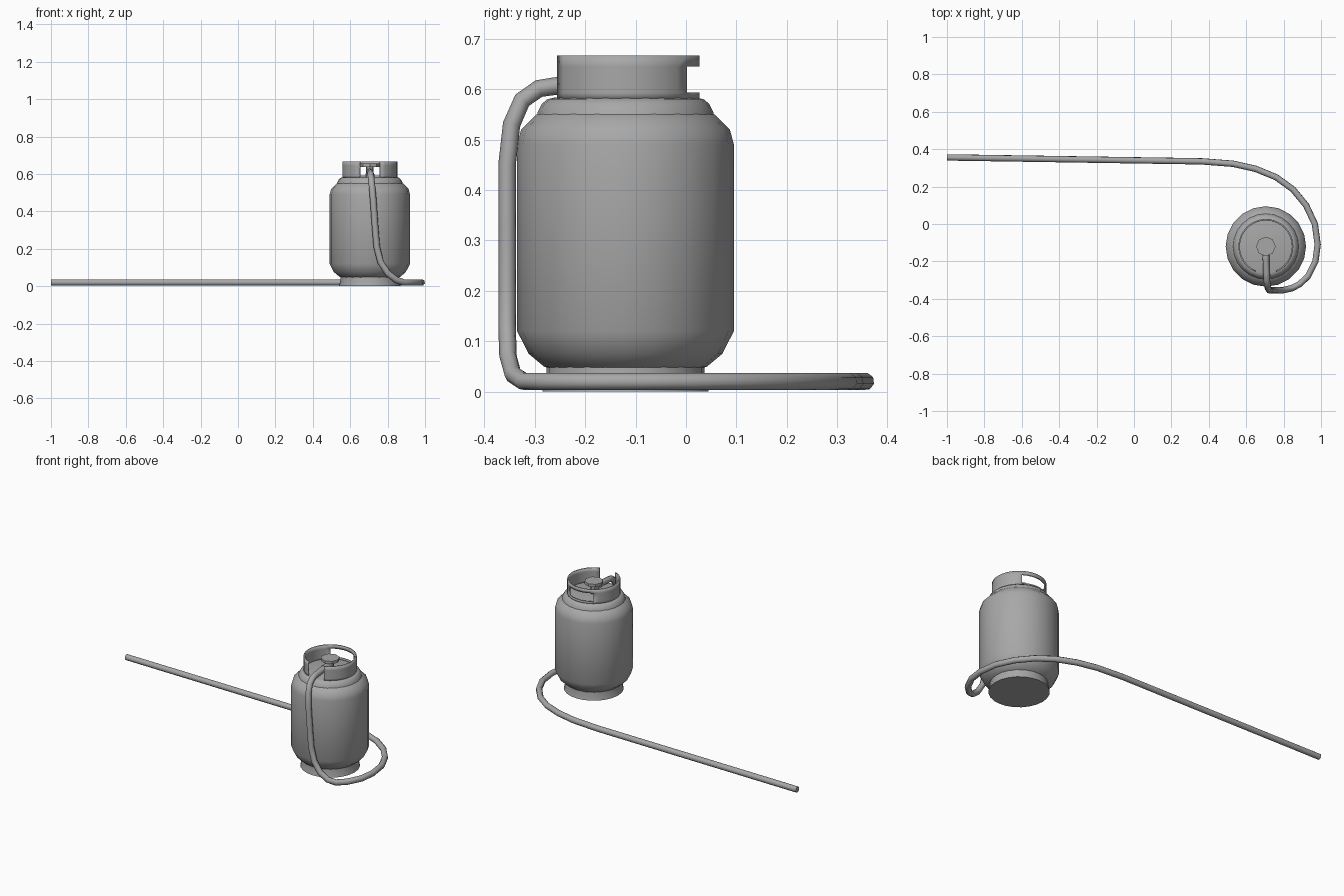
import bpy, bmesh, math

if "Cube" in bpy.data.objects:
    bpy.data.objects.remove(bpy.data.objects["Cube"])

CX, CY = 0.705, -0.12  # tank axis

GREY = bpy.data.materials.new("dark_grey")
GREY.diffuse_color = (0.39, 0.39, 0.39, 1)
GREY.use_nodes = True
GREY.node_tree.nodes["Principled BSDF"].inputs["Base Color"].default_value = GREY.diffuse_color


def finish(obj, angle=35):
    obj.data.materials.clear()
    obj.data.materials.append(GREY)
    bpy.ops.object.select_all(action='DESELECT')
    obj.select_set(True)
    bpy.context.view_layer.objects.active = obj
    bpy.ops.object.shade_smooth_by_angle(angle=math.radians(angle))
    return obj


def mesh_object(name, bm):
    bmesh.ops.recalc_face_normals(bm, faces=bm.faces)
    me = bpy.data.meshes.new(name)
    bm.to_mesh(me)
    bm.free()
    obj = bpy.data.objects.new(name, me)
    bpy.context.collection.objects.link(obj)
    return obj


def lathe(name, profile, sides, angle=35):
    """Revolve (radius, z) pairs about the tank axis and cap both ends."""
    bm = bmesh.new()
    rings = []
    for r, z in profile:
        rings.append([bm.verts.new((CX + r * math.cos(2 * math.pi * i / sides),
                                    CY + r * math.sin(2 * math.pi * i / sides), z))
                      for i in range(sides)])
    for a, b in zip(rings, rings[1:]):
        for i in range(sides):
            j = (i + 1) % sides
            bm.faces.new((a[i], a[j], b[j], b[i]))
    bm.faces.new(rings[0])
    bm.faces.new(rings[-1])
    return finish(mesh_object(name, bm), angle)


def tube(name, points, radius):
    cu = bpy.data.curves.new(name, 'CURVE')
    cu.dimensions = '3D'
    cu.bevel_depth = radius
    cu.bevel_resolution = 2
    cu.use_fill_caps = True
    sp = cu.splines.new('POLY')
    sp.points.add(len(points) - 1)
    for p, co in zip(sp.points, points):
        p.co = (*co, 1)
    obj = bpy.data.objects.new(name, cu)
    bpy.context.collection.objects.link(obj)
    bpy.ops.object.select_all(action='DESELECT')
    obj.select_set(True)
    bpy.context.view_layer.objects.active = obj
    bpy.ops.object.convert(target='MESH')
    return finish(bpy.context.object, 50)


# Tank body, shoulder ring and foot
lathe("tank_body", [(0.15, 0.045), (0.162, 0.05), (0.192, 0.075), (0.215, 0.12),
                    (0.215, 0.49), (0.207, 0.52), (0.178, 0.549), (0.15, 0.56)], 20, 50)
lathe("shoulder_ring", [(0.178, 0.54), (0.174, 0.555), (0.166, 0.571),
                        (0.155, 0.58), (0.143, 0.583)], 24, 50)
lathe("foot_ring", [(0.165, 0.0), (0.157, 0.035), (0.157, 0.055)], 24)

# Collar: open at the front, hand slot at the back
bm = bmesh.new()
levels = (0.58, 0.593, 0.645, 0.667)
half, slot = 14, 3
step = math.radians(158) / half
grid = []
for i in range(-half, half + 1):
    a = math.pi / 2 + i * step
    grid.append([bm.verts.new((CX + 0.147 * math.cos(a), CY + 0.147 * math.sin(a), z))
                 for z in levels])
for i in range(2 * half):
    for k in range(3):
        if k == 1 and half - slot <= i < half + slot:
            continue
        bm.faces.new((grid[i][k], grid[i + 1][k], grid[i + 1][k + 1], grid[i][k + 1]))
collar = mesh_object("collar", bm)
mod = collar.modifiers.new("thickness", 'SOLIDIFY')
mod.thickness = 0.008
mod.offset = -1
finish(collar)

# Valve stem and hand wheel
lathe("valve_stem", [(0.024, 0.58), (0.024, 0.6), (0.02, 0.605), (0.02, 0.638)], 8)
lathe("valve_wheel", [(0.052, 0.638), (0.052, 0.655)], 8)

# Hose from the valve down to the floor and around the tank
tube("hose_connector", [(CX, -0.125, 0.612), (CX, -0.185, 0.612)], 0.019)
tube("hose", [
    (0.705, -0.17, 0.612), (0.708, -0.26, 0.606), (0.71, -0.292, 0.601),
    (0.712, -0.325, 0.578),
    (0.717, -0.346, 0.53), (0.724, -0.355, 0.45), (0.733, -0.355, 0.32),
    (0.742, -0.355, 0.21), (0.762, -0.355, 0.13), (0.80, -0.353, 0.07),
    (0.845, -0.343, 0.034), (0.885, -0.322, 0.02), (0.93, -0.28, 0.02),
    (0.97, -0.20, 0.02), (0.982, -0.11, 0.02), (0.967, 0.0, 0.02),
    (0.92, 0.10, 0.02), (0.85, 0.185, 0.02), (0.76, 0.25, 0.02),
    (0.65, 0.295, 0.02), (0.53, 0.322, 0.02), (0.36, 0.335, 0.02),
    (-1.0, 0.356, 0.02)], 0.0175)
